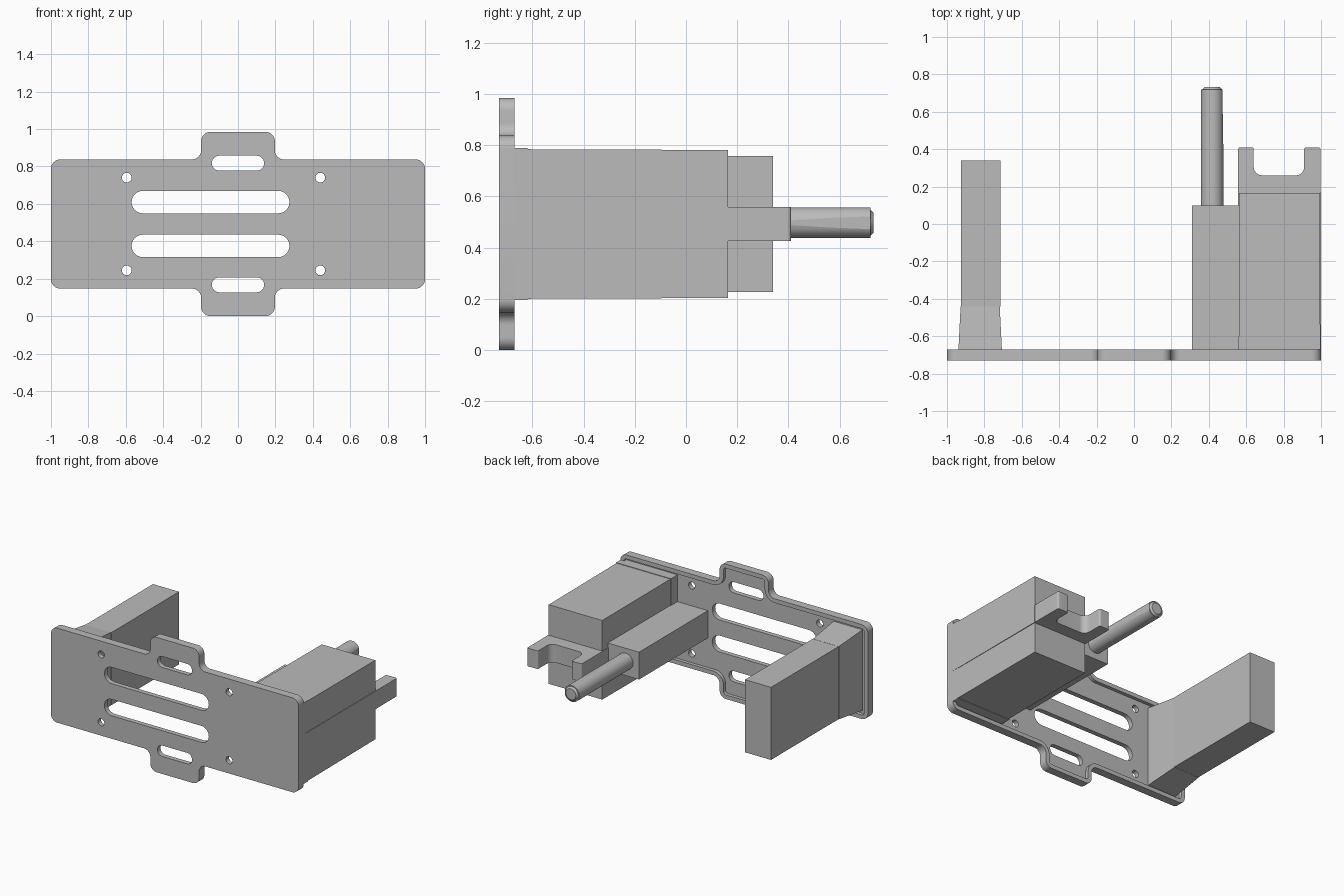
import bpy, bmesh, math
from mathutils import Vector

cube = bpy.data.objects.get("Cube")
if cube:
    bpy.data.objects.remove(cube, do_unlink=True)

grey = bpy.data.materials.new("plain_grey")
grey.use_nodes = True
grey.diffuse_color = (0.5, 0.5, 0.5, 1)
grey.node_tree.nodes["Principled BSDF"].inputs["Base Color"].default_value = (0.5, 0.5, 0.5, 1)

MID = 0.4925  # height of the symmetry plane


def rounded(corners, steps=8):
    """Closed outline with filleted corners, each given as (x, y, radius)."""
    points = []
    for i, (x, y, r) in enumerate(corners):
        p = Vector((x, y))
        a = (Vector(corners[i - 1][:2]) - p).normalized()
        b = (Vector(corners[(i + 1) % len(corners)][:2]) - p).normalized()
        if r <= 0:
            points.append(p)
            continue
        half = a.angle(b) / 2
        centre = p + (a + b).normalized() * r / math.sin(half)
        start = p + a * r / math.tan(half) - centre
        end = p + b * r / math.tan(half) - centre
        for k in range(steps + 1):
            t = k / steps
            points.append(centre + (start * (1 - t) + end * t).normalized() * r)
    return points


def slot(cx, cy, half_w, r, steps=12):
    """Outline of a round-ended slot; half_w equal to r gives a circle."""
    points = []
    for side in (1, -1):
        for k in range(steps + 1):
            t = math.pi * (k / steps - 0.5)
            points.append(Vector((cx + side * (half_w - r + r * math.cos(t)), cy + side * r * math.sin(t))))
    return points


def finish(obj, name, smooth=False):
    obj.name = obj.data.name = name
    obj.data.materials.clear()
    obj.data.materials.append(grey)
    if smooth:
        bpy.ops.object.select_all(action='DESELECT')
        obj.select_set(True)
        bpy.context.view_layer.objects.active = obj
        bpy.ops.object.shade_smooth_by_angle(angle=math.radians(35))
    return obj


def sheet(name, outlines, thickness, location, upright):
    """Filled outlines (inner ones are holes) with a thickness, as a mesh."""
    curve = bpy.data.curves.new(name, 'CURVE')
    curve.dimensions, curve.fill_mode, curve.extrude = '2D', 'BOTH', thickness / 2
    for outline in outlines:
        spline = curve.splines.new('POLY')
        spline.points.add(len(outline) - 1)
        for point, co in zip(spline.points, outline):
            point.co = (co.x, co.y, 0, 1)
        spline.use_cyclic_u = True
    obj = bpy.data.objects.new(name, curve)
    bpy.context.collection.objects.link(obj)
    obj.location = location
    obj.rotation_euler.x = math.pi / 2 if upright else 0
    bpy.ops.object.select_all(action='DESELECT')
    obj.select_set(True)
    bpy.context.view_layer.objects.active = obj
    bpy.ops.object.convert(target='MESH')
    obj = bpy.context.object
    bm = bmesh.new()
    bm.from_mesh(obj.data)
    bmesh.ops.remove_doubles(bm, verts=bm.verts, dist=0.0001)
    bmesh.ops.recalc_face_normals(bm, faces=bm.faces)
    bm.to_mesh(obj.data)
    bm.free()
    return finish(obj, name, True)


def block(name, x, y, half_h, taper=(0, 0)):
    """Box centred on MID in height; taper shrinks the back end in x and z."""
    bm = bmesh.new()
    bmesh.ops.create_cube(bm, size=2)
    for v in bm.verts:
        back = v.co.y > 0
        sx, sz = v.co.x, v.co.z
        v.co = (x[sx > 0] - back * sx * taper[0], y[back], MID + sz * (half_h - back * taper[1]))
    mesh = bpy.data.meshes.new(name)
    bm.to_mesh(mesh)
    bm.free()
    obj = bpy.data.objects.new(name, mesh)
    bpy.context.collection.objects.link(obj)
    return finish(obj, name)


def rod(name, x, y0, y1, r0, r1):
    bpy.ops.mesh.primitive_cone_add(vertices=40, radius1=r0, radius2=r1, depth=y1 - y0,
                                    location=(x, (y0 + y1) / 2, MID + 0.005),
                                    rotation=(-math.pi / 2, 0, 0))
    return finish(bpy.context.object, name, True)


def plate_outline(w):
    """Plate with top and bottom tabs, inset by w."""
    body_x, body_z, tab_x, tab_z = 1 - w, 0.345 - w, 0.197 - w, MID - w
    out, inn = 0.05 - w, 0.05 + w
    quarter = [(body_x, body_z, out), (tab_x, body_z, inn), (tab_x, tab_z, out)]
    corners = []
    for sx, sz, order in ((1, 1, 1), (-1, 1, -1), (-1, -1, 1), (1, -1, -1)):
        corners += [(sx * a, sz * b, r) for a, b, r in quarter[::order]]
    return rounded(corners)


# Face plate: floor with slots and holes, plus a raised rim behind
holes = []
for s in (1, -1):
    holes.append(slot(-0.147, s * 0.117, 0.422, 0.06))
    holes.append(slot(0, s * 0.325, 0.14, 0.04))
    holes += [slot(x, s * 0.248, 0.026, 0.026) for x in (-0.595, 0.44)]
sheet("face_plate", [plate_outline(0)] + holes, 0.035, (0, -0.7125, MID), True)
sheet("plate_rim", [plate_outline(0), plate_outline(0.03)], 0.025, (0, -0.6825, MID), True)

# Plain arm on the right, with a drafted foot
block("right_arm_foot", (-0.94, -0.705), (-0.70, -0.44), 0.295, (0.013, 0.029))
block("right_arm", (-0.925, -0.715), (-0.44, 0.34), 0.265)

# Large housing on the left
block("housing_flange", (0.555, 0.998), (-0.70, -0.62), 0.296)
block("housing", (0.56, 0.996), (-0.62, 0.165), 0.292, (0.002, 0.003))
block("housing_side_strip", (0.9, 0.999), (-0.67, 0.17), 0.066)

# Forked bracket behind the housing
fork = [(0.557, 0.1, 0), (0.998, 0.1, 0), (0.998, 0.41, 0.012), (0.91, 0.41, 0.012),
        (0.91, 0.26, 0.045), (0.64, 0.26, 0.045), (0.64, 0.41, 0.012), (0.557, 0.41, 0.012)]
sheet("fork_bracket", [rounded(fork)], 0.132, (0, 0, MID), False)

# Drive box and its shaft
block("drive_box", (0.31, 0.565), (-0.70, 0.10), 0.10)
shaft = rod("shaft", 0.418, 0.09, 0.72, 0.06, 0.06)
rod("shaft_tip", 0.418, 0.72, 0.732, 0.052, 0.04)

# Shallow tapered flat along the shaft
cutter = block("flat_cutter", (0.4773, 0.6), (0.42, 0.8), 0.1)
for v in cutter.data.vertices:
    if v.co.x < 0.5 and v.co.y > 0.5:
        v.co.x = 0.471
cutter.hide_render = True
cutter.hide_set(True)
cut = shaft.modifiers.new("flat", 'BOOLEAN')
cut.operation, cut.object, cut.solver = 'DIFFERENCE', cutter, 'EXACT'
